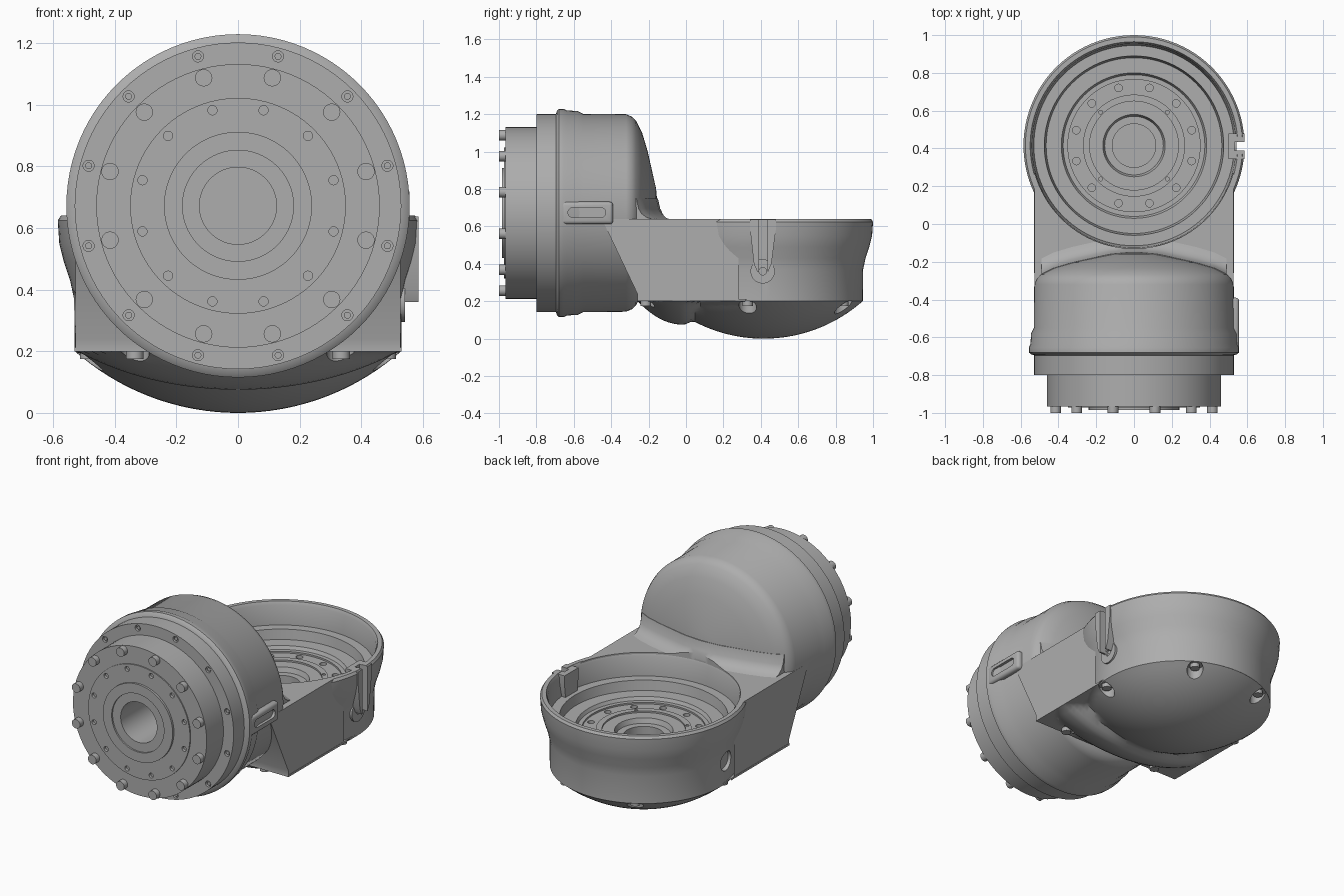
import bpy, bmesh
from math import sin, cos, pi, sqrt, radians

cube = bpy.data.objects.get("Cube")
if cube:
    bpy.data.objects.remove(cube, do_unlink=True)

grey = bpy.data.materials.new("cast_grey")
grey.use_nodes = True
GREY = (0.42, 0.42, 0.42, 1)
grey.diffuse_color = GREY
shader = next(n for n in grey.node_tree.nodes if n.type == 'BSDF_PRINCIPLED')
shader.inputs["Base Color"].default_value = GREY
shader.inputs["Roughness"].default_value = 0.6

parts = []
AXIS_Z = 0.672      # height of the front drive axis
BOWL_Y = 0.415      # position of the upright drive axis
WIDTH = 0.53        # half width of the casting


def loft(name, shells):
    """Closed solids, each bridged through a list of point rings."""
    bm = bmesh.new()
    for rings in shells:
        loops = [[bm.verts.new(p) for p in ring] for ring in rings]
        n = len(loops[0])
        for a, b in zip(loops, loops[1:]):
            for i in range(n):
                j = (i + 1) % n
                bm.faces.new((a[i], a[j], b[j], b[i]))
        bm.faces.new(loops[0])
        bm.faces.new(loops[-1])
    bmesh.ops.recalc_face_normals(bm, faces=bm.faces)
    mesh = bpy.data.meshes.new(name)
    bm.to_mesh(mesh)
    bm.free()
    mesh.materials.append(grey)
    ob = bpy.data.objects.new(name, mesh)
    bpy.context.collection.objects.link(ob)
    parts.append(ob)
    return ob


def turned(profile, axis, centre, sides):
    """Rings for a (radius, position) profile turned about an axis."""
    def put(u, v, h):
        u, v = u + centre[0], v + centre[1]
        return {'X': (h, u, v), 'Y': (u, h, v), 'Z': (u, v, h)}[axis]
    turn = [2 * pi * i / sides for i in range(sides)]
    return [[put(r * cos(t), r * sin(t), h) for t in turn] for r, h in profile]


def lathe(name, profile, axis, centre, sides=96):
    return loft(name, [turned(profile, axis, centre, sides)])


def studs(name, axis, centre, circle, radius, start, end, count=12):
    """Ring of small cylinders."""
    shells = []
    for i in range(count):
        t = 2 * pi * (i + 0.5) / count
        c = (centre[0] + circle * cos(t), centre[1] + circle * sin(t))
        shells.append(turned([(radius, start), (radius, end)], axis, c, 20))
    return loft(name, shells)


def prism(name, outline, x0, x1):
    return loft(name, [[[(x, y, z) for y, z in outline] for x in (x0, x1)]])


def box(name, x0, x1, y0, y1, z0, z1):
    return prism(name, [(y0, z0), (y1, z0), (y1, z1), (y0, z1)], x0, x1)


def apply(ob, mod):
    bpy.context.view_layer.objects.active = ob
    bpy.ops.object.modifier_apply(modifier=mod.name)


def cut(cutter, *targets):
    for ob in targets:
        mod = ob.modifiers.new("cut", 'BOOLEAN')
        mod.operation = 'DIFFERENCE'
        mod.solver = 'EXACT'
        mod.object = cutter
        apply(ob, mod)
    parts.remove(cutter)
    bpy.data.objects.remove(cutter, do_unlink=True)


# Front drive: bore, stepped flange, collar, barrel and domed back
dome = [(0.528, -0.32), (0.515, -0.29), (0.495, -0.268), (0.43, -0.235),
        (0.33, -0.205), (0.13, -0.16), (0.02, -0.15)]
FRONT = (0, AXIS_Z)
barrel = lathe("drive_barrel", [
    (0.125, -0.45), (0.125, -0.975), (0.18, -0.975), (0.18, -0.985),
    (0.24, -0.985), (0.24, -0.972), (0.35, -0.972), (0.35, -0.965),
    (0.46, -0.965), (0.46, -0.8), (0.53, -0.8), (0.53, -0.695),
    (0.545, -0.69), (0.557, -0.68), (0.557, -0.655), (0.548, -0.635),
    (0.545, -0.58), (0.53, -0.55)] + dome, 'Y', FRONT)
cut(studs("rim_holes", 'Y', FRONT, 0.502, 0.018, -0.9, -0.785), barrel)
cut(studs("face_holes", 'Y', FRONT, 0.321, 0.015, -1, -0.955), barrel)
studs("rim_screws", 'Y', FRONT, 0.502, 0.011, -0.794, -0.78)
studs("flange_bolts", 'Y', FRONT, 0.43, 0.028, -1, -0.95)

# Upright bowl with stepped interior and flared rim
UPRIGHT = (0, BOWL_Y)
bowl = lathe("bowl", [
    (0.115, 0.28), (0.115, 0.38), (0.155, 0.38), (0.165, 0.41),
    (0.235, 0.41), (0.235, 0.42), (0.27, 0.42), (0.27, 0.41),
    (0.35, 0.41), (0.35, 0.42), (0.375, 0.42), (0.385, 0.44),
    (0.465, 0.44), (0.475, 0.5), (0.53, 0.5), (0.54, 0.62),
    (0.55, 0.64), (0.575, 0.64), (0.585, 0.625), (0.58, 0.55),
    (0.565, 0.49), (0.545, 0.43), (0.532, 0.37), (0.53, 0.2)], 'Z', UPRIGHT)
cut(studs("bowl_holes", 'Z', UPRIGHT, 0.316, 0.02, 0.39, 0.47), bowl)
cut(studs("pin_holes", 'Z', UPRIGHT, 0.25, 0.01, 0.4, 0.47, 4), bowl)

# Neck joining the barrel to the bowl
neck = prism("neck", [(-0.45, 0.64), (-0.26, 0.24), (-0.26, 0.2),
                      (BOWL_Y, 0.2), (BOWL_Y, 0.64)], -0.528, 0.528)


def dome_y(r):
    for (r0, y0), (r1, y1) in zip(dome, dome[1:]):
        if r >= r1:
            return y0 + (y1 - y0) * (r0 - r) / (r0 - r1)
    return dome[-1][1]


# Soft fillet between the domed back and the neck
section = [(-0.06, 0.6), (0.1, 0.6), (0.09, 0.638), (0.055, 0.648),
           (0.028, 0.668), (0.012, 0.695), (0, 0.75), (-0.06, 0.75)]
xs = [0.49 * i / 16 for i in range(-16, 17)]
fillet = loft("neck_fillet", [[[(x, dome_y(abs(x)) + dy, z) for dy, z in section]
                               for x in xs]])
cut(lathe("bowl_clearance", [(0.545, 0), (0.545, 1)], 'Z', UPRIGHT), neck, fillet)


# Bulged cover closing the underside
def cover_z(x, y):
    def cap(r):
        return 0.8 - sqrt(0.64 - min(r, WIDTH) ** 2)
    round_part = cap(sqrt(x * x + (y - BOWL_Y) ** 2))
    nose = 0.075 + 0.65 * cap(abs(x)) + 2.2 * min(0, y + 0.02) ** 2 + 0.6 * max(0, y)
    return min(round_part, nose, 0.2)


rows = [(-0.26 + 0.675 * i / 24, WIDTH) for i in range(24)]
for i in range(25):
    t = radians(88) * i / 24
    rows.append((BOWL_Y + WIDTH * sin(t), WIDTH * cos(t)))
steps = [i / 20 for i in range(-20, 21)]
cover = loft("underside_cover", [[
    [(w * s, y, cover_z(w * s, y)) for s in steps] +
    [(w * s, y, 0.212) for s in reversed(steps)] for y, w in rows]])

# Screw pockets around the cover edge
spots = [(side * x, y) for side in (-1, 1)
         for x, y in ((0.335, -0.215), (0.485, 0.33), (0.24, 0.84))]
cut(loft("pockets", [turned([(0.047, -0.1), (0.047, 0.208)], 'Z', p, 24)
                     for p in spots]), cover)
loft("cover_screws", [turned([(0.028, 0.175), (0.028, 0.211)], 'Z', p, 20)
                      for p in spots])

# Slotted bracket on one side of the bowl, with its round boss
bracket = prism("slot_bracket", [
    (0.343, 0.638), (0.48, 0.638), (0.48, 0.58), (0.457, 0.4),
    (0.44, 0.36), (0.38, 0.36), (0.363, 0.4), (0.343, 0.58)], 0.5, 0.585)
cut(box("slot", 0.532, 0.7, 0.39, 0.435, 0.3, 0.8), bracket, bowl)
boss = lathe("bracket_boss", [(0.065, 0.48), (0.065, 0.542)], 'X', (0.41, 0.36), 32)
cut(lathe("boss_hole", [(0.02, 0.52), (0.02, 0.6)], 'X', (0.41, 0.36), 20), boss)

# Round recess on the other side
cut(lathe("side_recess", [(0.06, -0.6), (0.06, -0.5)], 'X', (0.36, 0.34), 32), bowl, neck)

# Raised side pad with a long slot
pad = box("side_pad", 0.49, 0.557, -0.67, -0.39, 0.612, 0.732)
bevel = pad.modifiers.new("round", 'BEVEL')
bevel.width = 0.018
bevel.segments = 3
apply(pad, bevel)
slot = []
for t in range(-6, 7):
    slot.append((-0.455 + 0.026 * cos(t * pi / 12), 0.674 + 0.026 * sin(t * pi / 12)))
for t in range(6, 19):
    slot.append((-0.605 + 0.026 * cos(t * pi / 12), 0.674 + 0.026 * sin(t * pi / 12)))
cut(prism("pad_slot", slot, 0.54, 0.6), pad)

# Smooth shading with crisp edges
bpy.ops.object.select_all(action='DESELECT')
for ob in parts:
    ob.select_set(True)
bpy.context.view_layer.objects.active = parts[0]
bpy.ops.object.shade_smooth_by_angle(angle=radians(32))
